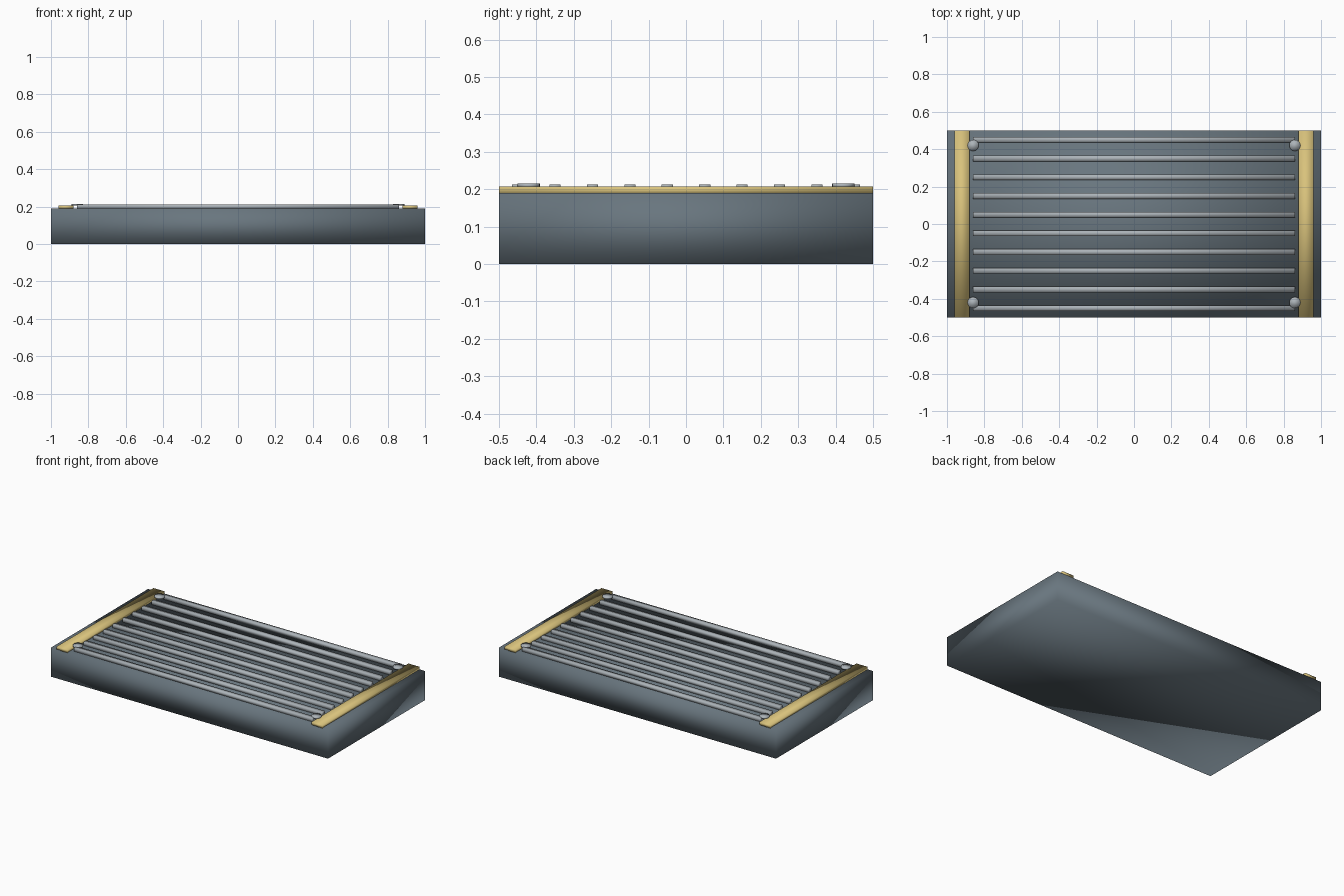
import bpy
import bmesh
from mathutils import Matrix

cube = bpy.data.objects.get("Cube")
if cube:
    bpy.data.objects.remove(cube, do_unlink=True)


def material(name, rgb):
    mat = bpy.data.materials.new(name)
    mat.use_nodes = True
    color = (*rgb, 1)
    mat.diffuse_color = color
    mat.node_tree.nodes["Principled BSDF"].inputs["Base Color"].default_value = color
    return mat


steel = material("dark steel", (0.14, 0.18, 0.21))
brass = material("pale brass", (0.69, 0.54, 0.2))
silver = material("silver grey", (0.41, 0.45, 0.48))


def finish(name, bm, mat):
    # The whole part is smooth shaded, including its corners
    for face in bm.faces:
        face.smooth = True
    mesh = bpy.data.meshes.new(name)
    bm.to_mesh(mesh)
    bm.free()
    mesh.materials.append(mat)
    obj = bpy.data.objects.new(name, mesh)
    bpy.context.collection.objects.link(obj)
    return obj


def box(name, center, size, mat):
    bm = bmesh.new()
    place = Matrix.Translation(center) @ Matrix.Diagonal((*size, 1))
    bmesh.ops.create_cube(bm, size=1, matrix=place)
    return finish(name, bm, mat)


def disc(name, center, radius, depth, mat):
    bm = bmesh.new()
    bmesh.ops.create_cone(bm, cap_ends=True, segments=16, radius1=radius,
                          radius2=radius, depth=depth,
                          matrix=Matrix.Translation(center))
    return finish(name, bm, mat)


# Solid slab
box("base_slab", (0, 0, 0.095), (2, 1, 0.19), steel)

# Raised ribs running along the slab
for i in range(10):
    box(f"grip_rib_{i + 1}", (0, -0.45 + 0.1 * i, 0.2), (1.72, 0.03, 0.024), silver)

# End strips and corner bolts
for side, sx in (("left", 1), ("right", -1)):
    box(f"{side}_edge_strip", (0.92 * sx, 0, 0.197), (0.08, 1, 0.02), brass)
    for end, sy in (("front", -1), ("back", 1)):
        disc(f"{end}_{side}_bolt", (0.86 * sx, 0.42 * sy, 0.21), 0.03, 0.01, silver)
